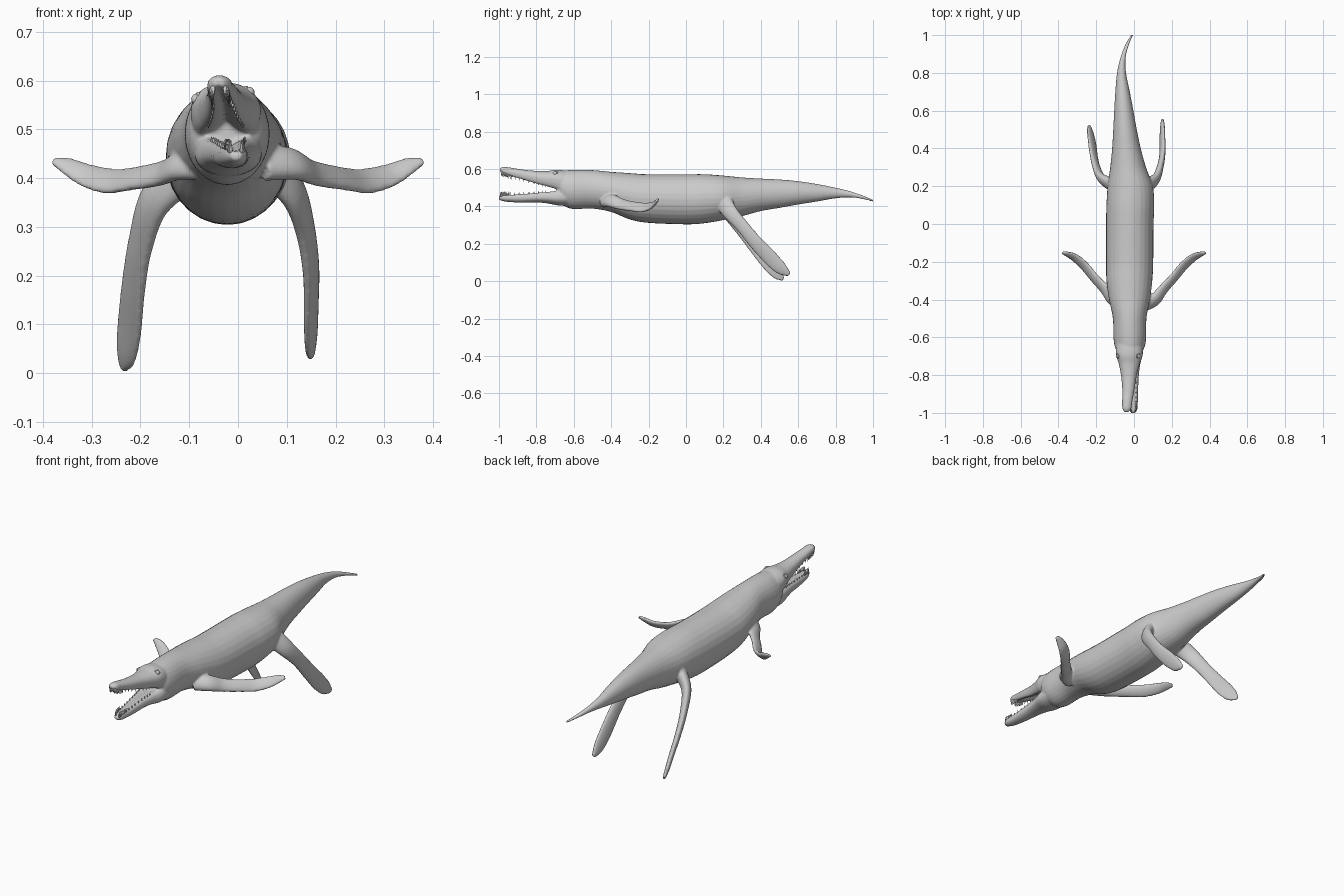
import bpy, bmesh
from math import sin, cos, pi
from mathutils import Vector, Matrix

if "Cube" in bpy.data.objects:
    bpy.data.objects.remove(bpy.data.objects["Cube"])

SIDES = 28


def smooth_rows(rows, steps=6):
    """Catmull-Rom interpolation of (x, y, z, a, b) stations."""
    out = []
    for i in range(len(rows) - 1):
        p0, p1 = rows[max(i - 1, 0)], rows[i]
        p2, p3 = rows[i + 1], rows[min(i + 2, len(rows) - 1)]
        for k in range(steps):
            t = k / steps
            out.append([0.5 * (2 * q1 + (q2 - q0) * t
                               + (2 * q0 - 5 * q1 + 4 * q2 - q3) * t * t
                               + (3 * q1 - q0 - 3 * q2 + q3) * t ** 3)
                        for q0, q1, q2, q3 in zip(p0, p1, p2, p3)])
    out.append(list(rows[-1]))
    return out


def loft(bm, rows, chord=None, hollow=0):
    """Skin rings along stations. hollow=-1/+1 makes the lower/upper side a trough."""
    rows = smooth_rows(rows)
    rings = []
    for i, (x, y, z, a, b) in enumerate(rows):
        u, v = Vector((1, 0, 0)), Vector((0, 0, 1))
        if chord:
            n, p = rows[min(i + 1, len(rows) - 1)], rows[max(i - 1, 0)]
            tan = (Vector(n[:3]) - Vector(p[:3])).normalized()
            u = Vector(chord)
            u = (u - tan * u.dot(tan)).normalized()
            v = tan.cross(u)
        ring = []
        for k in range(SIDES):
            c, s = cos(2 * pi * k / SIDES), sin(2 * pi * k / SIDES)
            if s * hollow > 0:
                s *= 1.18 * (0.4 + 1.1 * abs(c))
            ring.append(bm.verts.new(Vector((x, y, z)) + u * a * c + v * b * s))
        rings.append(ring)
    for r, q in zip(rings, rings[1:]):
        for k in range(SIDES):
            j = (k + 1) % SIDES
            bm.faces.new((r[k], r[j], q[j], q[k]))
    bm.faces.new(rings[0])
    bm.faces.new(rings[-1])
    return rows


def make_object(name, bm):
    bmesh.ops.recalc_face_normals(bm, faces=bm.faces[:])
    me = bpy.data.meshes.new(name)
    bm.to_mesh(me)
    bm.free()
    for p in me.polygons:
        p.use_smooth = True
    ob = bpy.data.objects.new(name, me)
    bpy.context.collection.objects.link(ob)
    return ob


bm = bmesh.new()

# Trunk and tail: y, left x, right x, bottom z, top z
outline = [(-.69, -.06, .02, .46, .54), (-.665, -.095, .05, .415, .585),
           (-.61, -.108, .064, .387, .595), (-.5, -.112, .066, .388, .594),
           (-.4, -.132, .084, .37, .585), (-.3, -.146, .097, .33, .578),
           (-.2, -.148, .102, .312, .572), (0, -.148, .104, .304, .572),
           (.1, -.146, .107, .31, .572), (.2, -.14, .1, .327, .565),
           (.3, -.126, .064, .348, .555), (.4, -.116, .036, .375, .549),
           (.5, -.11, .015, .392, .544), (.6, -.105, -.003, .41, .535),
           (.7, -.099, -.022, .426, .52), (.8, -.09, -.042, .443, .5),
           (.88, -.072, -.044, .448, .481), (.95, -.046, -.026, .438, .457),
           (1.002, -.016, -.004, .424, .436)]
loft(bm, [((l + r) / 2, y, (lo + hi) / 2, (r - l) / 2, (hi - lo) / 2)
          for y, l, r, lo, hi in outline])

# Open jaws, each with a trough on the mouth side
upper = loft(bm, [(-.025, -.58, .51, .065, .07), (-.025, -.68, .541, .072, .055),
                  (-.025, -.74, .548, .056, .042), (-.027, -.8, .556, .042, .034),
                  (-.03, -.88, .572, .032, .026), (-.036, -.94, .586, .027, .022),
                  (-.038, -.975, .594, .024, .017), (-.039, -.995, .596, .012, .009)],
             hollow=-1)
lower = loft(bm, [(-.02, -.58, .46, .07, .06), (-.02, -.68, .446, .068, .041),
                  (-.02, -.74, .447, .054, .031), (-.017, -.8, .447, .043, .026),
                  (-.012, -.88, .443, .034, .023), (-.007, -.95, .443, .027, .019),
                  (-.004, -.98, .445, .022, .016), (-.004, -1.001, .445, .011, .009)],
             hollow=1)

# Front flippers, mirrored
front = [(.05, -.43, .43, .04, .03), (.11, -.4, .43, .04, .025),
         (.155, -.345, .411, .034, .018), (.21, -.285, .4, .032, .014),
         (.26, -.225, .394, .033, .012), (.31, -.18, .406, .029, .011),
         (.35, -.16, .425, .021, .009), (.38, -.152, .436, .01, .006)]
for s in (1, -1):
    loft(bm, [(s * x, y, z, a, b) for x, y, z, a, b in front], (-.4 * s, .55, .7))

# Rear flippers: the two are posed differently
sizes = [(.05, .035), (.042, .024), (.036, .018), (.038, .015), (.041, .013),
         (.034, .011), (.012, .007)]
rear_right = [(.06, .2, .43), (.113, .235, .37), (.138, .3, .295), (.15, .37, .21),
              (.15, .45, .125), (.15, .51, .067), (.15, .553, .036)]
rear_left = [(-.1, .2, .42), (-.17, .24, .355), (-.2, .305, .265), (-.214, .37, .18),
             (-.222, .435, .1), (-.23, .485, .042), (-.236, .52, .01)]
for path, chord in ((rear_right, (.2, .73, .63)), (rear_left, (-.5, .65, .55))):
    loft(bm, [p + s for p, s in zip(path, sizes)], chord)

# Fuse everything into one soft skin
body = make_object("body", bm)
mod = body.modifiers.new("fuse", 'REMESH')
mod.mode = 'VOXEL'
mod.voxel_size = 0.005
mod.use_smooth_shade = True
mod = body.modifiers.new("soften", 'SMOOTH')
mod.factor = 0.5
mod.iterations = 5

# Teeth along both jaw edges
for name, rows, d in (("upper_teeth", upper, -1), ("lower_teeth", lower, 1)):
    bm = bmesh.new()
    for i, (x, y, z, a, b) in enumerate(rows[13:-3]):
        if i % 2 and y > -.93:
            continue
        size = .026 if y < -.92 else .019
        for s in (1, -1):
            root = Vector((x + s * a * .66, y, z + d * (b * .72 + size * .4)))
            turn = Matrix.Identity(4) if d > 0 else Matrix.Rotation(pi, 4, 'X')
            bmesh.ops.create_cone(bm, cap_ends=True, segments=8, radius1=.0045,
                                  radius2=.0006, depth=size,
                                  matrix=Matrix.Translation(root) @ turn)
    make_object(name, bm)

# Eyes with raised lids
for name, pos, out in (("right_eye", (.023, -.7, .576), (.75, -.25, .6)),
                       ("left_eye", (-.085, -.7, .562), (-.9, -.25, .35))):
    bm = bmesh.new()
    bmesh.ops.create_uvsphere(bm, u_segments=16, v_segments=10, radius=.011,
                              matrix=Matrix.Translation(pos))
    make_object(name, bm)
    bpy.ops.mesh.primitive_torus_add(
        location=pos, rotation=Vector(out).to_track_quat('Z', 'Y').to_euler(),
        major_radius=.012, minor_radius=.004, major_segments=20, minor_segments=8)
    lid = bpy.context.object
    lid.name = name + "_lid"
    bpy.ops.object.shade_smooth()
